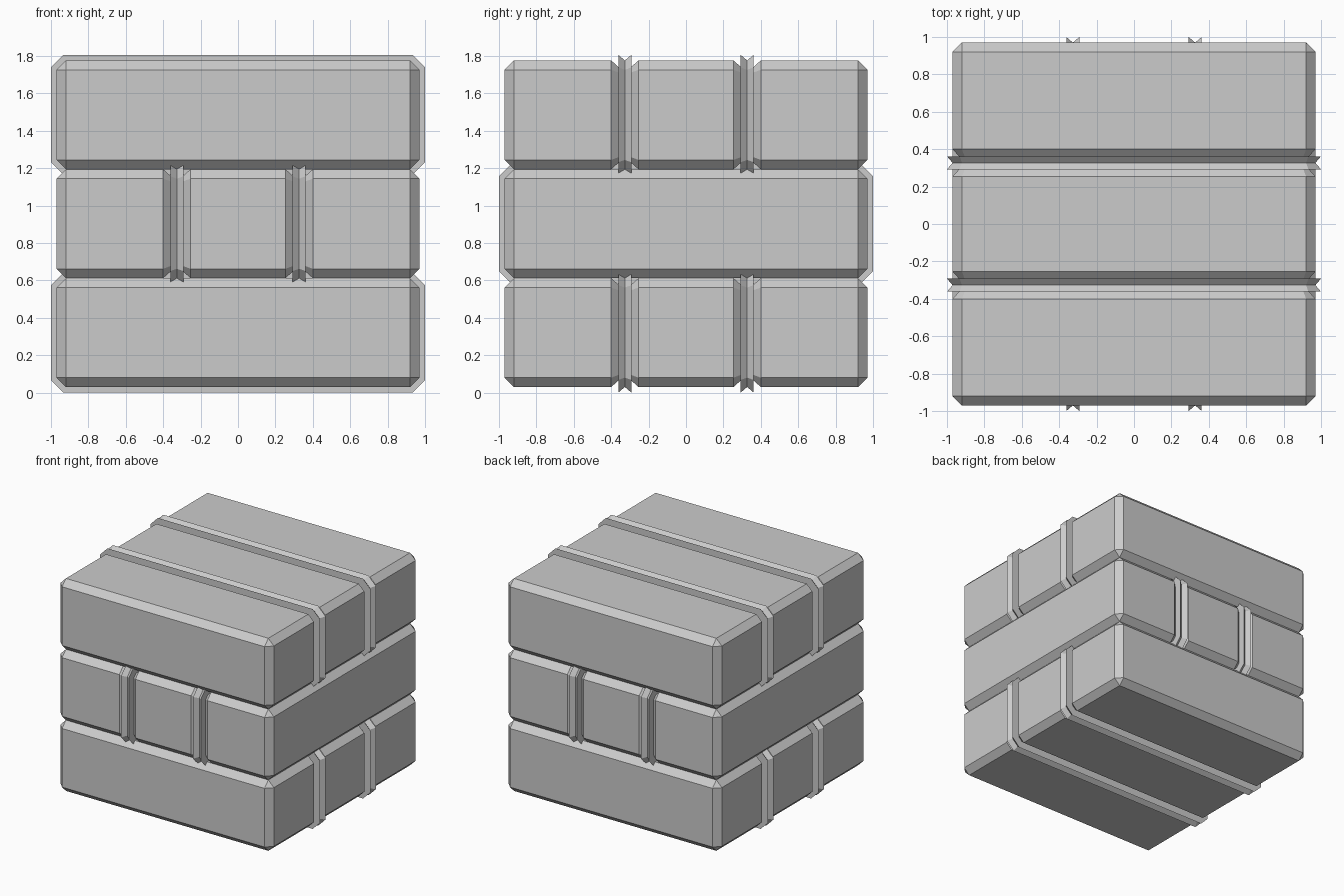
import bpy, bmesh, math

if "Cube" in bpy.data.objects:
    bpy.data.objects.remove(bpy.data.objects["Cube"])

HALF_W = 0.97      # half footprint of a layer
LAYER_H = 0.582    # height of a layer
LIP = 0.03         # how far the joint strips stand proud
BEVEL = 0.05


def ring(bm, y, inset, chamfer):
    """Chamfered rectangle across the planks, at position y."""
    w, h, c = HALF_W - inset, LAYER_H / 2 - inset, chamfer
    pts = [(w, -h + c), (w, h - c), (w - c, h), (-w + c, h),
           (-w, h - c), (-w, -h + c), (-w + c, -h), (w - c, -h)]
    return [bm.verts.new((x, y, z)) for x, z in pts]


def offset_chamfer(inset):
    return BEVEL - inset * (2 - math.sqrt(2))


def make_layer(name, z, turn):
    # (position, inset) profile of one joint: brick bevel, lip, valley, lip, bevel
    joint = [(-0.073, 0), (-0.035, 0.034), (-0.035, -LIP), (0, 0),
             (0.035, -LIP), (0.035, 0.034), (0.073, 0)]
    stations = [(-HALF_W, BEVEL, 0), (-HALF_W + BEVEL, 0, BEVEL)]
    for centre in (-0.327, 0.327):
        stations += [(centre + p, i, offset_chamfer(i)) for p, i in joint]
    stations += [(HALF_W - BEVEL, 0, BEVEL), (HALF_W, BEVEL, 0)]

    bm = bmesh.new()
    rings = [ring(bm, *s) for s in stations]
    for a, b in zip(rings, rings[1:]):
        for k in range(8):
            n = (k + 1) % 8
            bm.faces.new((a[k], a[n], b[n], b[k]))
    bm.faces.new(rings[0])
    bm.faces.new(rings[-1])
    # close the bevelled end corners to triangles
    bmesh.ops.remove_doubles(bm, verts=bm.verts, dist=0.0005)
    bmesh.ops.recalc_face_normals(bm, faces=bm.faces)
    mesh = bpy.data.meshes.new(name)
    bm.to_mesh(mesh)
    bm.free()
    obj = bpy.data.objects.new(name, mesh)
    obj.location.z = z
    obj.rotation_euler.z = turn
    bpy.context.collection.objects.link(obj)


# Three stacked layers of three planks, the middle one turned crosswise
for i, name in enumerate(("bottom_planks", "middle_planks", "top_planks")):
    make_layer(name, LIP + LAYER_H * (i + 0.5), math.pi / 2 if i == 1 else 0)
